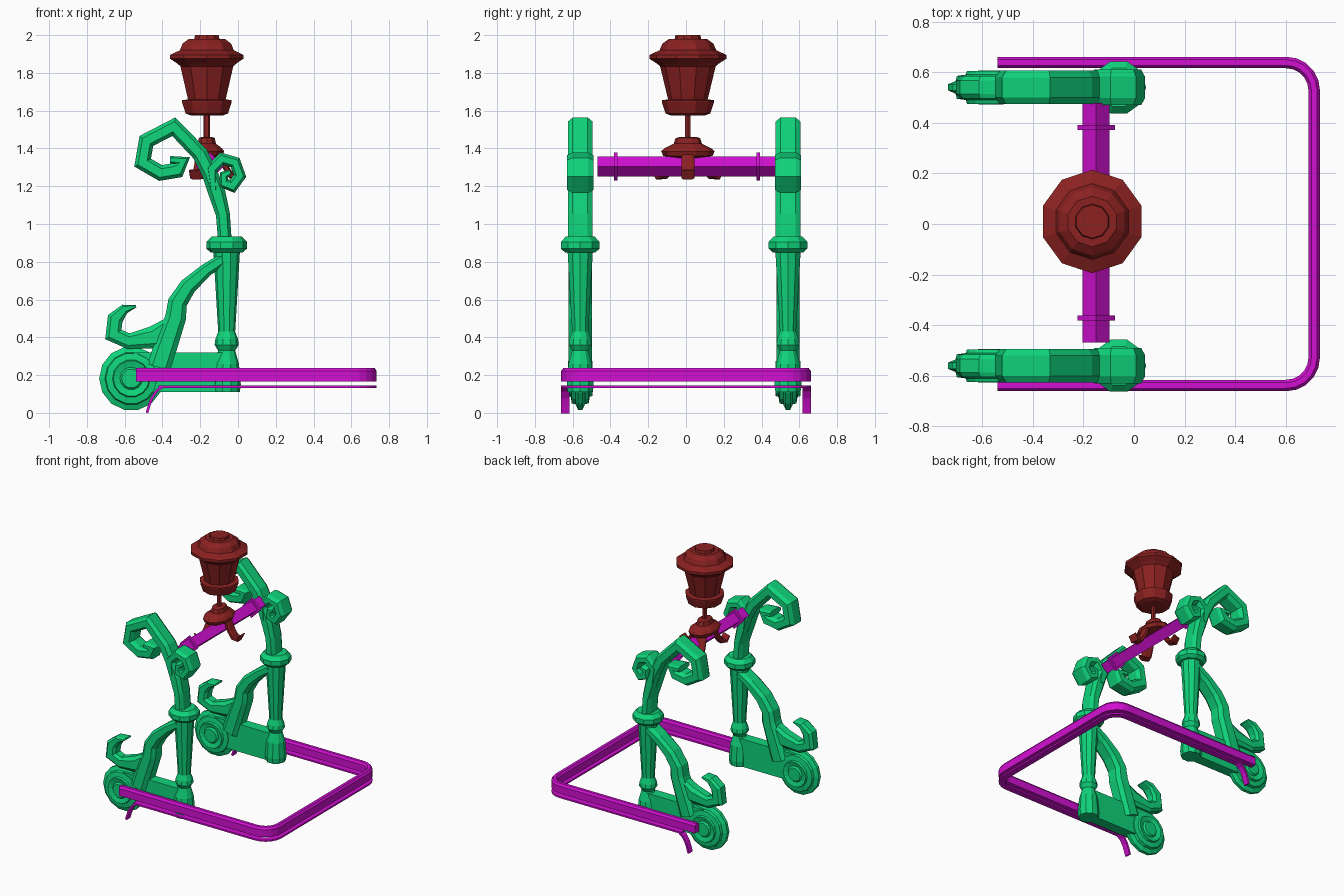
import bpy
import bmesh
from math import cos, sin, pi, radians
from mathutils import Vector, Matrix

cube = bpy.data.objects.get("Cube")
if cube:
    bpy.data.objects.remove(cube, do_unlink=True)


def material(name, rgb):
    mat = bpy.data.materials.new(name)
    mat.use_nodes = True
    mat.diffuse_color = (*rgb, 1)
    mat.node_tree.nodes["Principled BSDF"].inputs["Base Color"].default_value = (*rgb, 1)
    return mat


GREEN = material("bright green", (.005, .66, .2))
MAGENTA = material("magenta", (.65, .005, .65))
RED = material("dark red", (.26, .015, .015))
X, Y, Z = Vector((1, 0, 0)), Vector((0, 1, 0)), Vector((0, 0, 1))


def skin(name, rings, mat):
    """Join rings of points into a closed, capped, flat-shaded body."""
    bm = bmesh.new()
    loops = [[bm.verts.new(p) for p in ring] for ring in rings]
    for a, b in zip(loops, loops[1:]):
        for i in range(len(a)):
            j = (i + 1) % len(a)
            bm.faces.new((a[i], a[j], b[j], b[i]))
    bm.faces.new(loops[0])
    bm.faces.new(loops[-1])
    bmesh.ops.recalc_face_normals(bm, faces=bm.faces)
    mesh = bpy.data.meshes.new(name)
    bm.to_mesh(mesh)
    bm.free()
    mesh.materials.append(mat)
    obj = bpy.data.objects.new(name, mesh)
    bpy.context.collection.objects.link(obj)
    return obj


def lathe(name, profile, centre, sides, mat, axis=Z, start=0.0, squash=1.0):
    turn = Z.rotation_difference(axis).to_matrix()
    rings = []
    for r, h in profile:
        ring = []
        for i in range(sides):
            a = start + 2 * pi * i / sides
            ring.append(Vector(centre) + turn @ Vector((r * cos(a) * squash, r * sin(a), h)))
        rings.append(ring)
    return skin(name, rings, mat)


def sweep(name, points, sizes, across, section, mat):
    """Carry a section of (thickness, width) pairs along a planar path."""
    rings = []
    for i, p in enumerate(points):
        before = (p - points[max(i - 1, 0)]).normalized()
        after = (points[min(i + 1, len(points) - 1)] - p).normalized()
        tangent = (before + after).normalized()
        side = across.cross(tangent)
        miter = 1 / max(tangent.dot(after if after.length else before), .75)
        rings.append([p + side * u * sizes[i] * miter + across * v for u, v in section])
    return skin(name, rings, mat)


def bevelled(w):
    half = [(1, .6 * w), (.55, w), (-.55, w), (-1, .6 * w)]
    return half + [(u, -v) for u, v in reversed(half)]


def scroll(name, path, y, w):
    points = [Vector((x, y, z)) for x, z, h in path]
    return sweep(name, points, [h for x, z, h in path], Y, bevelled(w), GREEN)


# Side frames
column = [(.07, .11), (.075, .15), (.065, .26), (.045, .33), (.064, .36), (.06, .39),
          (.045, .43), (.07, .85), (.085, .85), (.108, .87), (.108, .905), (.08, .934)]
half_wheel = [(.17, .012), (.14, .025), (.135, .045), (.1, .05), (.095, .065), (.06, .055), (.05, .067)]
wheel = [(r, -h) for r, h in reversed(half_wheel)] + half_wheel
large_curl = [(-.07, .92, .036), (-.08, 1.05, .037), (-.11, 1.16, .045), (-.15, 1.27, .042),
              (-.2, 1.37, .042), (-.34, 1.515, .04), (-.485, 1.44, .04), (-.505, 1.325, .04),
              (-.41, 1.27, .04), (-.32, 1.285, .04), (-.29, 1.335, .03), (-.36, 1.34, .02)]
small_curl = [(-.13, 1.18, .02), (-.14, 1.29, .03), (-.085, 1.345, .03), (-.015, 1.325, .03),
              (.01, 1.255, .03), (-.03, 1.2, .03), (-.075, 1.215, .025), (-.075, 1.26, .02),
              (-.04, 1.275, .015)]
brace = [(-.07, .82, .03), (-.17, .755, .035), (-.265, .67, .045), (-.32, .585, .05),
         (-.33, .505, .055), (-.37, .39, .06), (-.42, .24, .065)]
hook = [(-.34, .49, .03), (-.44, .4, .06), (-.58, .38, .04), (-.66, .415, .04),
        (-.65, .5, .04), (-.6, .55, .025), (-.54, .565, .006)]

for label, y in (("left", .54), ("right", -.56)):
    lathe(label + "_column", column, (-.06, y, 0), 10, GREEN)
    lathe(label + "_wheel", wheel, (-.565, y, .182), 14, GREEN, axis=Y)
    scroll(label + "_large_curl", large_curl, y, .066)
    scroll(label + "_small_curl", small_curl, y, .07)
    scroll(label + "_brace", brace, y, .062)
    scroll(label + "_hook", hook, y, .045)
    plate = [(-.105, -.04), (.105, -.04), (.105, .04), (-.105, .04)]
    sweep(label + "_base_plate", [Vector((x, y, .215)) for x in (-.55, -.04)], [1, 1], Y, plate, GREEN)

# U-shaped rails
reach, far, bend = .638, .712, .11


def rail(name, start, section):
    half = [Vector((start, reach, 0))]
    for i in range(6):
        a = pi / 2 * (1 - i / 5)
        half.append(Vector((far - bend + bend * cos(a), reach - bend + bend * sin(a), 0)))
    points = half + [Vector((p.x, -p.y, 0)) for p in reversed(half)]
    sweep(name, points, [1] * len(points), Z, section, MAGENTA)


e = .0225
rail("upper_rail", -.54, [(-e, .167), (e, .167), (e, .222), (.011, .238), (-.011, .238), (-e, .222)])
rail("lower_rail", -.42, [(-e, .132), (e, .132), (e, .144), (-e, .144)])
foot = [(-.4, .138), (-.43, .118), (-.455, .08), (-.47, .04), (-.482, 0)]
for label, y in (("left", reach), ("right", -reach)):
    points = [Vector((x, y, z)) for x, z in foot]
    sweep(label + "_rail_foot", points, [.007] * len(foot), Y, [(-1, -e), (1, -e), (1, e), (-1, e)], MAGENTA)

# Cross beam with two collars
lathe("cross_beam", [(.053, -.473), (.053, .473)], (-.15, .005, 1.304), 4, MAGENTA, axis=Y)
for y in (.382, -.372):
    lathe("beam_collar", [(.074, -.01), (.074, .01)], (-.15, y, 1.304), 4, MAGENTA, axis=Y)

# Lantern
cx, cy = -.165, .01
lantern = [(.09, 1.575), (.118, 1.585), (.138, 1.645), (.138, 1.655), (.105, 1.66), (.147, 1.835),
           (.165, 1.85), (.204, 1.875), (.204, 1.895), (.15, 1.92), (.135, 1.955), (.1, 1.98),
           (.07, 1.98), (.066, 2)]
lathe("lantern", lantern, (cx, cy, 0), 10, RED, start=pi / 2)
lathe("lantern_stem", [(.017, 1.4), (.017, 1.6)], (cx, cy, 0), 6, RED)
bell = [(.06, 1.35), (.13, 1.36), (.142, 1.385), (.125, 1.4), (.075, 1.425), (.065, 1.455), (.045, 1.46)]
lathe("lantern_mount", bell, (cx, cy, 0), 10, RED, start=pi / 2, squash=.68)

# Three curved claws under the lantern
claw = [(.07, 1.37, .014), (.1, 1.3, .016), (.13, 1.255, .016), (.165, 1.25, .014), (.19, 1.285, .005)]
for angle in (0, 109, -109):
    a = radians(angle)
    out, across = Vector((cos(a), sin(a), 0)), Vector((-sin(a), cos(a), 0))
    points = [Vector((cx, cy, z)) + out * r for r, z, h in claw]
    sweep("lantern_claw", points, [h for r, z, h in claw], across, bevelled(.035), RED)
